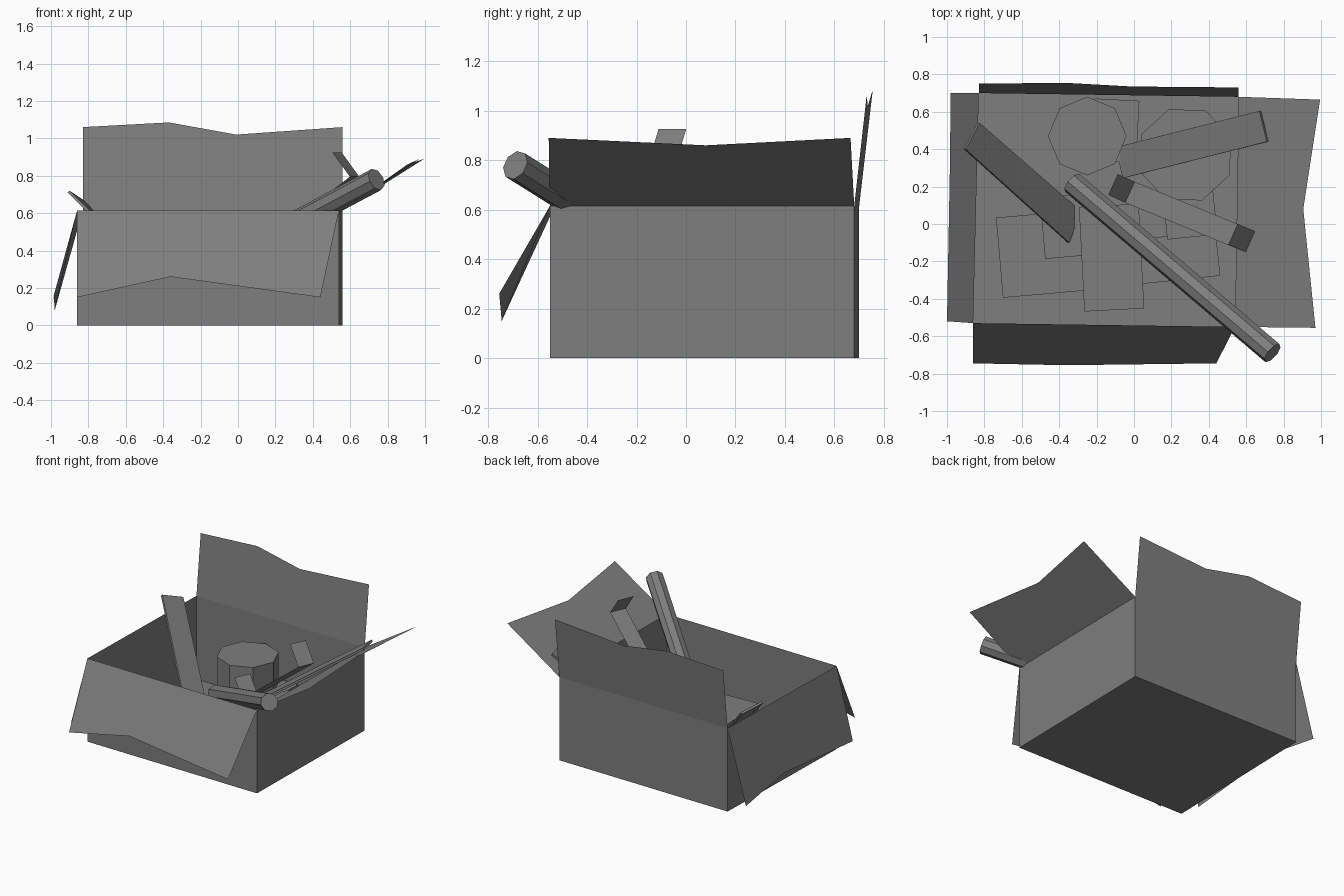
import bpy, bmesh, math
from mathutils import Vector, Matrix

cube = bpy.data.objects.get("Cube")
if cube:
    bpy.data.objects.remove(cube, do_unlink=True)

grey = bpy.data.materials.new("plain grey")
grey.use_nodes = True
GREY = (0.21, 0.21, 0.21, 1)
grey.diffuse_color = GREY
grey.node_tree.nodes["Principled BSDF"].inputs["Base Color"].default_value = GREY


def finish(name, bm):
    mesh = bpy.data.meshes.new(name)
    bm.to_mesh(mesh)
    bm.free()
    mesh.materials.append(grey)
    obj = bpy.data.objects.new(name, mesh)
    bpy.context.collection.objects.link(obj)
    return obj


def sheet(name, *outlines):
    """Thin card made of flat outlines."""
    bm = bmesh.new()
    for outline in outlines:
        bm.faces.new([bm.verts.new(p) for p in outline])
    bmesh.ops.remove_doubles(bm, verts=bm.verts, dist=0.0001)
    return finish(name, bm)


def block(name, x, y, width, depth, height, yaw):
    bm = bmesh.new()
    bmesh.ops.create_cube(bm, size=1, matrix=(
        Matrix.Translation((x, y, height / 2 + 0.003))
        @ Matrix.Rotation(math.radians(yaw), 4, "Z")
        @ Matrix.Diagonal((width, depth, height, 1))))
    return finish(name, bm)


def prism(name, start, end, radius, turn):
    """Eight-sided prism between two points."""
    start, end = Vector(start), Vector(end)
    axis = end - start
    bm = bmesh.new()
    bmesh.ops.create_cone(
        bm, cap_ends=True, segments=8, radius1=radius, radius2=radius,
        depth=axis.length,
        matrix=Matrix.Translation((start + end) / 2)
        @ axis.to_track_quat("Z", "Y").to_matrix().to_4x4()
        @ Matrix.Rotation(math.radians(turn), 4, "Z"))
    return finish(name, bm)


# Open carton: floor and four walls
H = 0.615
corners = [(-0.86, -0.53), (0.54, -0.55), (0.56, 0.68), (-0.83, 0.70)]
low = [Vector((x, y, 0)) for x, y in corners]
top = [Vector((x, y, H)) for x, y in corners]
walls = [(low[i], low[(i + 1) % 4], top[(i + 1) % 4], top[i]) for i in range(4)]
sheet("carton", low[::-1], *walls)

# Four bent flaps, each from a top edge to a notched outer edge
front_left, front_right, back_right, back_left = top
sheet("front_flap", [front_left, front_right, (0.44, -0.745, 0.15),
                     (-0.36, -0.755, 0.26), (-0.86, -0.745, 0.15)])
sheet("back_flap", [back_right, back_left, (-0.83, 0.75, 1.06), (-0.37, 0.755, 1.085),
                    (-0.01, 0.735, 1.02), (0.56, 0.73, 1.06)])
sheet("left_flap", [back_left, front_left, (-1.0, -0.52, 0.10),
                    (-0.985, 0.27, 0.16), (-0.98, 0.70, 0.08)])
sheet("right_flap", [front_right, back_right, (0.995, 0.665, 0.89),
                     (0.905, 0.08, 0.86), (0.97, -0.555, 0.89)])

# Small boxes lying on the floor
block("left_box", -0.49, -0.16, 0.46, 0.43, 0.10, 5)
block("left_upper_box", -0.35, -0.01, 0.28, 0.33, 0.15, 5)
block("middle_box", -0.12, -0.18, 0.32, 0.56, 0.20, 3)
block("right_box", 0.23, -0.18, 0.44, 0.24, 0.12, 6)
block("right_upper_box", 0.30, 0.05, 0.27, 0.24, 0.16, 6)
block("back_box", -0.10, 0.50, 0.24, 0.33, 0.20, -3)

# Drums
prism("tall_drum", (-0.25, 0.47, 0.004), (-0.25, 0.47, 0.425), 0.21, 0)
prism("short_drum", (0.275, 0.37, 0.004), (0.275, 0.37, 0.23), 0.26, 20)

# Rod leaning out over the front right corner
prism("leaning_rod", (-0.33, 0.22, 0.21), (0.74, -0.69, 0.78), 0.062, 10)

# Planks leaning on the walls
planks = {
    "left_plank": [(-0.90, 0.40, 0.72), (-0.345, -0.10, 0.18),
                   (-0.285, 0.07, 0.12), (-0.825, 0.54, 0.67)],
    "right_plank": [(-0.06, 0.245, 0.20), (0.71, 0.44, 0.74),
                    (0.67, 0.604, 0.73), (-0.10, 0.41, 0.19)],
}
for name, outline in planks.items():
    plank = sheet(name, outline)
    solid = plank.modifiers.new("thickness", "SOLIDIFY")
    solid.thickness = 0.015

# Bent channel: a long web with a flange at each end
half = Vector((0.025, 0.056, 0))
profile = [Vector(p) for p in ((-0.112, 0.211, 0.405), (-0.022, 0.17, 0.29),
                               (0.623, -0.095, 0.795), (0.529, -0.055, 0.925))]
sheet("bent_channel", *[(a - half, b - half, b + half, a + half)
                        for a, b in zip(profile, profile[1:])])
